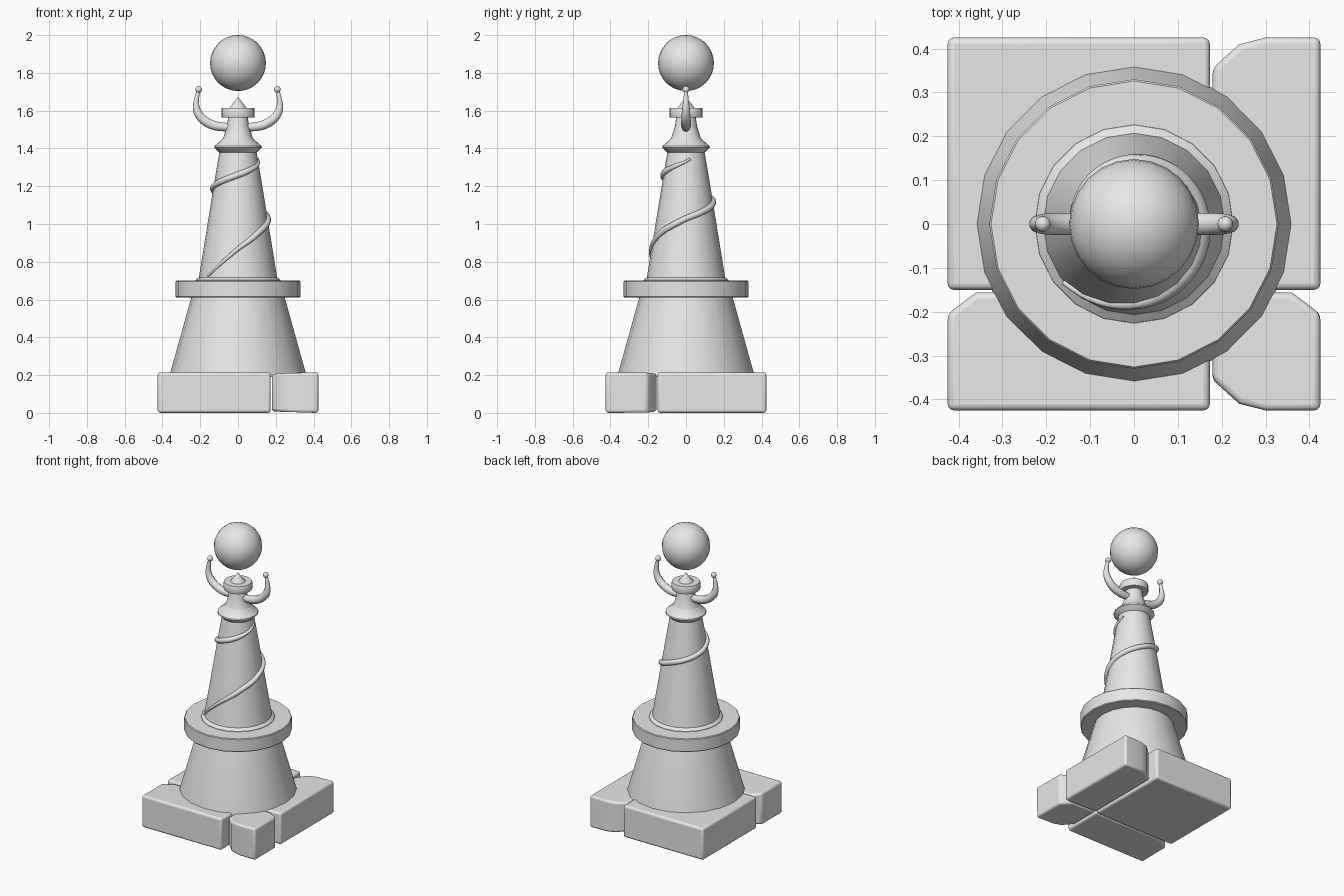
import bpy, bmesh, math
from mathutils import Vector

cube = bpy.data.objects.get("Cube")
if cube:
    bpy.data.objects.remove(cube, do_unlink=True)

stone = bpy.data.materials.new("light_grey_stone")
stone.use_nodes = True
grey = (0.8, 0.8, 0.8, 1)
stone.diffuse_color = grey
stone.node_tree.nodes["Principled BSDF"].inputs["Base Color"].default_value = grey


def activate(obj):
    bpy.ops.object.select_all(action="DESELECT")
    obj.select_set(True)
    bpy.context.view_layer.objects.active = obj


def finish(obj, angle=35):
    obj.data.materials.clear()
    obj.data.materials.append(stone)
    activate(obj)
    bpy.ops.object.shade_smooth_by_angle(angle=math.radians(angle))
    return obj


def from_bmesh(name, bm):
    bmesh.ops.recalc_face_normals(bm, faces=bm.faces)
    mesh = bpy.data.meshes.new(name)
    bm.to_mesh(mesh)
    bm.free()
    obj = bpy.data.objects.new(name, mesh)
    bpy.context.collection.objects.link(obj)
    return obj


def turned(name, profile, sides=20):
    """Closed solid of revolution from (radius, height) pairs."""
    bm = bmesh.new()
    rings = []
    for r, z in profile:
        rings.append([bm.verts.new((r * math.cos(math.tau * i / sides),
                                    r * math.sin(math.tau * i / sides), z))
                      for i in range(sides)])
    for low, high in zip(rings, rings[1:]):
        for i in range(sides):
            j = (i + 1) % sides
            bm.faces.new((low[i], low[j], high[j], high[i]))
    bm.faces.new(rings[0])
    bm.faces.new(rings[-1])
    return finish(from_bmesh(name, bm))


def block(name, outline, height=0.215):
    """Base stone: extruded outline of (x, y, pinch) with rounded edges."""
    bm = bmesh.new()
    low = [bm.verts.new((x, y, p)) for x, y, p in outline]
    high = [bm.verts.new((x, y, height - p)) for x, y, p in outline]
    bm.faces.new(low)
    bm.faces.new(high)
    for i in range(len(low)):
        j = (i + 1) % len(low)
        bm.faces.new((low[i], low[j], high[j], high[i]))
    obj = from_bmesh(name, bm)
    bevel = obj.modifiers.new("rounded_edges", "BEVEL")
    bevel.width = 0.014
    bevel.segments = 3
    bevel.limit_method = "ANGLE"
    bevel.angle_limit = math.radians(40)
    return finish(obj, 40)


def tube(name, points, radii, depth, resolution=3, order=4):
    """Tapered round strand along a smooth path, as a mesh."""
    curve = bpy.data.curves.new(name, "CURVE")
    curve.dimensions = "3D"
    curve.bevel_depth = depth
    curve.bevel_resolution = resolution
    curve.use_fill_caps = True
    spline = curve.splines.new("NURBS")
    spline.points.add(len(points) - 1)
    for p, co, r in zip(spline.points, points, radii):
        p.co = (*co, 1)
        p.radius = r
    spline.use_endpoint_u = True
    spline.order_u = order
    spline.resolution_u = 4
    obj = bpy.data.objects.new(name, curve)
    bpy.context.collection.objects.link(obj)
    activate(obj)
    bpy.ops.object.convert(target="MESH")
    return finish(bpy.context.object, 50)


def ball(name, location, radius, segments):
    bpy.ops.mesh.primitive_uv_sphere_add(segments=segments, ring_count=segments // 2 + 4,
                                         radius=radius, location=location)
    obj = bpy.context.object
    obj.name = name
    return finish(obj, 60)


# Base of four worn stones, split by two narrow joints
E, S, T = 0.425, 0.176, -0.153      # outer edge, x joint, y joint
G = 0.003                           # half joint width
block("base_back_right_stone", [(-E, T + G, 0), (S - G, T + G, 0), (S - G, E, 0), (-E, E, 0)])
block("base_back_left_stone", [(S + G, T + G, 0.008), (E, T + G, 0), (E, E, 0), (0.3, E, 0),
                               (0.24, 0.41, 0.004), (S + G, 0.355, 0.01)])
block("base_front_right_stone", [(-E, -E, 0), (S - G, -E, 0), (S - G, T - G, 0.008),
                                 (-0.36, T - G, 0.008), (-E, -0.205, 0)])
block("base_front_left_stone", [(S + G, -0.355, 0.01), (0.24, -0.41, 0.004), (0.3, -E, 0),
                                (E, -E, 0), (E, -0.205, 0), (0.36, T - G, 0.008),
                                (S + G, T - G, 0.01)])

# Tower
turned("lower_tower", [(0.362, 0.19), (0.358, 0.215), (0.245, 0.62)])
turned("tower_ledge", [(0.24, 0.61), (0.326, 0.61), (0.33, 0.615), (0.33, 0.695),
                       (0.326, 0.70), (0.22, 0.70)])
turned("upper_tower", [(0.228, 0.69), (0.226, 0.703), (0.207, 0.718), (0.129, 1.2), (0.097, 1.39)])
turned("collar", [(0.09, 1.375), (0.1, 1.38), (0.126, 1.406), (0.124, 1.414),
                  (0.082, 1.45), (0.075, 1.465), (0.058, 1.52), (0.05, 1.58)])
turned("cap", [(0.05, 1.565), (0.086, 1.565), (0.088, 1.57), (0.088, 1.61), (0.085, 1.615),
               (0.045, 1.615), (0.003, 1.67)])

# Strand winding up the upper tower: (angle in degrees, height)
climb = [(-140, 0.725), (-90, 0.87), (-45, 0.965), (0, 1.03), (90, 1.12),
         (180, 1.19), (270, 1.26), (360, 1.33), (385, 1.36)]
path = []
for (a0, z0), (a1, z1) in zip(climb, climb[1:]):
    steps = max(2, round((a1 - a0) / 12))
    for k in range(steps):
        t = k / steps
        a, z = math.radians(a0 + (a1 - a0) * t), z0 + (z1 - z0) * t
        r = 0.207 - 0.164 * (z - 0.718) + 0.002
        path.append(Vector((r * math.cos(a), r * math.sin(a), z)))
count = len(path)
taper = [min(1, 0.35 + 4 * i / count, 0.35 + 4 * (count - 1 - i) / count) for i in range(count)]
tube("spiral_strand", path, taper, 0.017)

# Curved horns holding up the orb
arm = [(0.03, 1.513), (0.11, 1.51), (0.18, 1.54), (0.228, 1.6), (0.222, 1.66), (0.208, 1.712)]
for side, s in (("left", 1), ("right", -1)):
    tube(side + "_horn", [(s * x, 0, z) for x, z in arm], [0.85, 1, 1, 0.85, 0.5, 0.35], 0.026)
    ball(side + "_horn_tip", (s * 0.208, 0, 1.712), 0.018, 12)

# Floating orb
ball("orb", (0, 0, 1.852), 0.148, 24)
